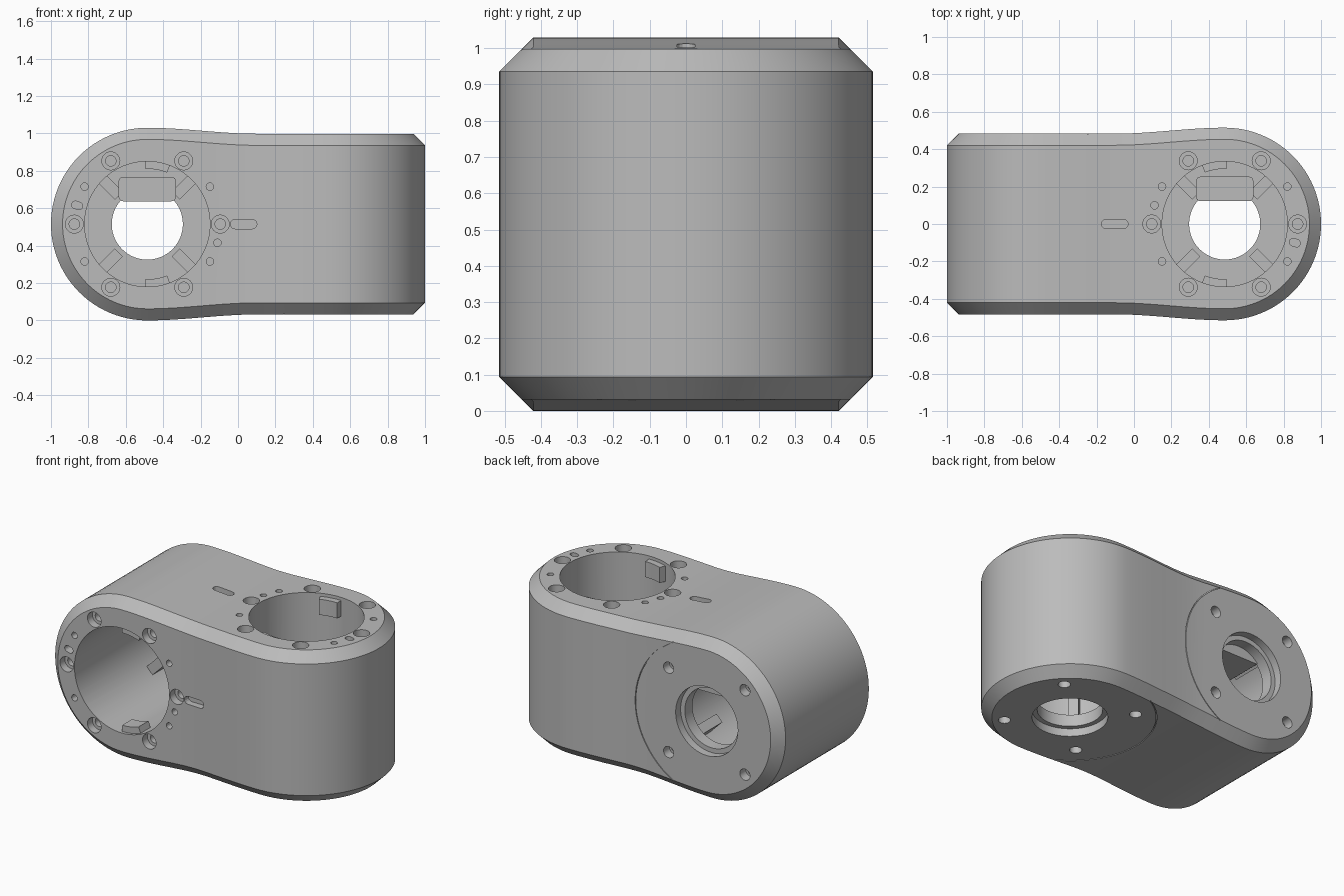
import bpy, bmesh
from math import sin, cos, pi, radians
from mathutils import Matrix

if "Cube" in bpy.data.objects:
    bpy.data.objects.remove(bpy.data.objects["Cube"])

CX, R, FLAT, CH = 0.485, 0.515, 0.483, 0.062   # joint offset, radius, half thickness, chamfer

grey = bpy.data.materials.new("satin grey")
grey.use_nodes = True
grey.diffuse_color = (0.5, 0.5, 0.5, 1)
grey.node_tree.nodes["Principled BSDF"].inputs["Base Color"].default_value = (0.5, 0.5, 0.5, 1)


def finish(bm, name, matrix=None):
    if matrix:
        bm.transform(matrix)
    bmesh.ops.recalc_face_normals(bm, faces=bm.faces)
    mesh = bpy.data.meshes.new(name)
    bm.to_mesh(mesh)
    bm.free()
    mesh.materials.append(grey)
    obj = bpy.data.objects.new(name, mesh)
    bpy.context.collection.objects.link(obj)
    return obj


def activate(obj):
    bpy.ops.object.select_all(action="DESELECT")
    obj.select_set(True)
    bpy.context.view_layer.objects.active = obj


def loft(bm, rings, caps=True):
    rings = [[bm.verts.new(p) for p in ring] for ring in rings]
    n = len(rings[0])
    for a, b in zip(rings, rings[1:]):
        for i in range(n):
            bm.faces.new((a[i], a[(i + 1) % n], b[(i + 1) % n], b[i]))
    if caps:
        bm.faces.new(rings[0])
        bm.faces.new(rings[-1])


def circle(u, v, r, n):
    return [(u + r * cos(2 * pi * i / n), v + r * sin(2 * pi * i / n)) for i in range(n)]


def lathe(bm, u, v, profile, n=24):
    loft(bm, [[(a, b, w) for a, b in circle(u, v, r, n)] for r, w in profile])


def prism(bm, outline, w0, w1):
    loft(bm, [[(u, v, w) for u, v in outline] for w in (w0, w1)])


def arc_band(r0, r1, start, end, n=24):
    angles = [radians(start + (end - start) * i / n) for i in range(n + 1)]
    return ([(r0 * cos(a), r0 * sin(a)) for a in angles]
            + [(r1 * cos(a), r1 * sin(a)) for a in reversed(angles)])


def slot(u, v, half, r, n=8, tilt=0.0):
    pts = []
    for side in (0, pi):
        for i in range(n + 1):
            a = side - pi / 2 + pi * i / n
            pts.append((half * cos(side) + r * cos(a), r * sin(a)))
    return [(u + x * cos(tilt) - y * sin(tilt), v + x * sin(tilt) + y * cos(tilt)) for x, y in pts]


# Body: chamfered rectangular sections, rounded one way at each end
def half_size(x):
    t = min(max((x + CX) / 0.585, 0), 1)
    return R + (FLAT - R) * t * t * (3 - 2 * t)


def section(xt, yt, zt, xf, yf, zf):
    return [(xt, yt, zt), (xt, -yt, zt), (xf, -yf, zf), (xf, -yf, -zf),
            (xt, -yt, -zt), (xt, yt, -zt), (xf, yf, -zf), (xf, yf, zf)]


STEPS = 24
angles = [pi / 2 * i / STEPS for i in range(STEPS + 1)]
r = R - CH
sections = [section(-CX - R * cos(a), FLAT - CH, R * sin(a),
                    -CX - r * cos(a), FLAT, r * sin(a)) for a in angles]
for i in range(1, 30):
    x = -CX + 2 * CX * i / 30
    hy, hz = half_size(-x), half_size(x)
    sections.append(section(x, hy - CH, hz, x, hy, hz - CH))
sections += [section(CX + r * cos(a), r * sin(a), FLAT,
                     CX + R * cos(a), R * sin(a), FLAT - CH) for a in reversed(angles)]
bm = bmesh.new()
loft(bm, sections, caps=False)
bmesh.ops.remove_doubles(bm, verts=bm.verts, dist=1e-4)
body = finish(bm, "joint_body", Matrix.Translation((0, 0, R)))

# Joint frames: u and v lie on the open face, w goes into the body
front = Matrix(((1, 0, 0, -CX), (0, 0, 1, -FLAT), (0, 1, 0, R), (0, 0, 0, 1)))
top = Matrix(((-1, 0, 0, CX), (0, 1, 0, 0), (0, 0, -1, R + FLAT), (0, 0, 0, 1)))
BACK = 2 * FLAT
FLOOR = 0.84

for label, frame, flip, slot_u in (("front", front, 1, 0.515), ("top", top, -1, 0.588)):
    bm = bmesh.new()
    # Stepped bore with a smaller opening through the closed side
    lathe(bm, 0, 0, [(0.335, -0.1), (0.335, FLOOR), (0.19, FLOOR), (0.19, BACK - 0.05),
                     (0.22, BACK - 0.05), (0.22, BACK + 0.1)], 96)
    # Counterbored screw holes around the bore
    for u, v in circle(0, 0, 0.39, 6):
        lathe(bm, u, v, [(0.048, -0.1), (0.048, 0.05), (0.028, 0.05), (0.028, 0.2)])
    # Pin holes, index slot and long slot
    for u, v in ((0.335, 0.2), (0.335, -0.2), (-0.335, 0.2), (-0.335, -0.2), (0.375, -0.1 * flip)):
        lathe(bm, u, v, [(0.02, -0.1), (0.02, 0.1)], 16)
    prism(bm, slot(-0.375, 0.1 * flip, 0.01, 0.02, tilt=-0.3 * flip), -0.1, 0.08)
    prism(bm, slot(slot_u, 0, 0.046, 0.025), -0.1, 0.04)
    # Cover screws and cover seam on the closed side
    for u in (-0.27, 0.27):
        for v in (-0.27, 0.27):
            lathe(bm, u, v, [(0.022, BACK - 0.15), (0.022, BACK - 0.06),
                             (0.036, BACK - 0.06), (0.036, BACK + 0.1)])
    prism(bm, arc_band(0.5, 0.505, -62, 62), BACK - 0.006, BACK + 0.1)
    cutter = finish(bm, label + "_cutter", frame)
    cutter.hide_render = True
    cutter.hide_set(True)
    mod = body.modifiers.new(label + "_cut", "BOOLEAN")
    mod.operation, mod.solver, mod.object = "DIFFERENCE", "EXACT", cutter
    activate(body)
    bpy.ops.object.modifier_apply(modifier=mod.name)
    bpy.data.objects.remove(cutter)

    # Locking lugs at the bore mouth
    bm = bmesh.new()
    for start in (69, 268):
        prism(bm, arc_band(0.295, 0.34, start, start + 23, 8), 0.02, 0.12)
    finish(bm, label + "_locking_lugs", frame)

    # Diagonal ribs on the bore floor
    bm = bmesh.new()
    for k in range(4):
        a = pi / 4 + k * pi / 2
        outline = [(0.215, -0.03), (0.337, -0.03), (0.337, 0.03), (0.215, 0.03)]
        prism(bm, [(x * cos(a) - y * sin(a), x * sin(a) + y * cos(a)) for x, y in outline],
              0.62, FLOOR + 0.01)
    finish(bm, label + "_floor_ribs", frame)

    # Rounded connector block bridging the edge of the opening
    bm = bmesh.new()
    corners = []
    for k, (u, v) in enumerate(((0.13, 0.23), (-0.13, 0.23), (-0.13, 0.145), (0.13, 0.145))):
        corners += [(u + 0.023 * cos(a), v + 0.023 * sin(a))
                    for a in [pi / 2 * (k + i / 4) for i in range(5)]]
    prism(bm, corners, 0.6, FLOOR + 0.01)
    finish(bm, label + "_connector_block", frame)

activate(body)
bpy.ops.object.shade_smooth_by_angle(angle=radians(20))
